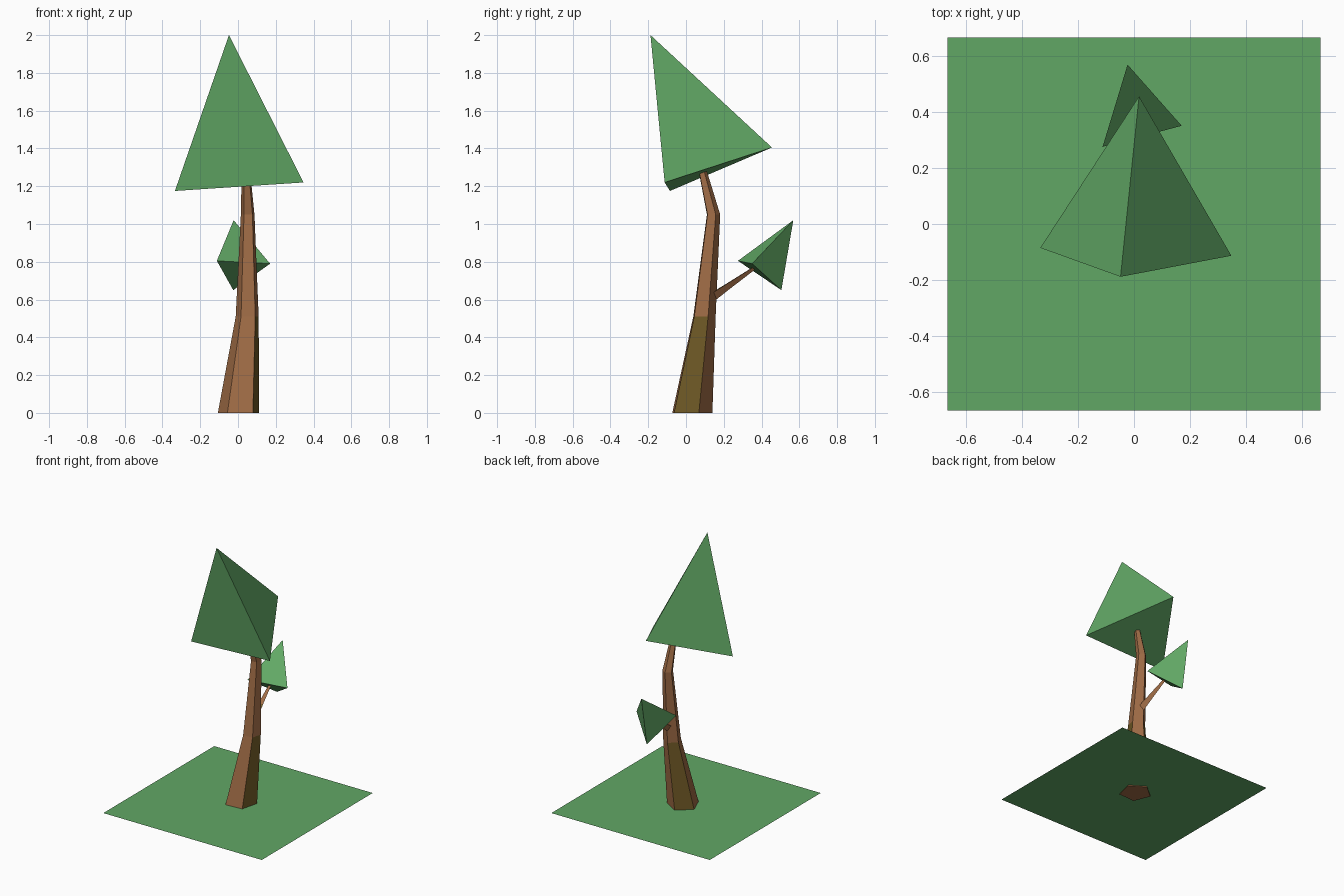
import bpy, bmesh, math
from mathutils import Vector

if "Cube" in bpy.data.objects:
    bpy.data.objects.remove(bpy.data.objects["Cube"])


def material(name, rgb):
    m = bpy.data.materials.new(name)
    m.diffuse_color = (*rgb, 1)
    m.use_nodes = True
    m.node_tree.nodes["Principled BSDF"].inputs["Base Color"].default_value = m.diffuse_color
    return m


leaf = material("leaf green", (0.12, 0.39, 0.13))
bark = material("bark brown", (0.35, 0.15, 0.061))
moss = material("olive bark", (0.162, 0.102, 0.019))


def finish(name, bm, mats):
    bmesh.ops.recalc_face_normals(bm, faces=bm.faces)
    me = bpy.data.meshes.new(name)
    bm.to_mesh(me)
    bm.free()
    for m in mats:
        me.materials.append(m)
    ob = bpy.data.objects.new(name, me)
    bpy.context.collection.objects.link(ob)
    return ob


def tetra(name, pts):
    bm = bmesh.new()
    v = [bm.verts.new(p) for p in pts]
    for skip in range(4):
        bm.faces.new([v[i] for i in range(4) if i != skip])
    return finish(name, bm, [leaf])


def tube(name, rings, sides, start, u, w, olive):
    """Rings are (centre, radius); olive holds (segment, side) pairs."""
    bm = bmesh.new()
    loops = []
    for c, r in rings:
        angles = [math.radians(start) + math.tau * i / sides for i in range(sides)]
        loops.append([bm.verts.new(Vector(c) + r * (math.cos(a) * u + math.sin(a) * w))
                      for a in angles])
    for s in range(len(rings) - 1):
        for i in range(sides):
            j = (i + 1) % sides
            f = bm.faces.new((loops[s][i], loops[s][j], loops[s + 1][j], loops[s + 1][i]))
            f.material_index = int((s, i) in olive)
    bm.faces.new(loops[0])
    bm.faces.new(loops[-1])
    return finish(name, bm, [bark, moss])


# Ground patch: a single flat square
bm = bmesh.new()
bmesh.ops.create_grid(bm, x_segments=1, y_segments=1, size=0.665)
bmesh.ops.translate(bm, verts=bm.verts, vec=(0, 0, 0.006))
finish("ground_patch", bm, [leaf])

# Bent five-sided trunk with two olive faces low down
tube("trunk",
     [((0.005, 0.025, 0), 0.115), ((0.05, 0.093, 0.51), 0.064),
      ((0.052, 0.143, 1.05), 0.038), ((0.042, 0.086, 1.285), 0.023)],
     5, -50, Vector((1, 0, 0)), Vector((0, 1, 0)), {(0, 0), (0, 2)})

# Thin side branch
a, b = Vector((0.05, 0.125, 0.61)), Vector((0.018, 0.37, 0.775))
d = (b - a).normalized()
u = d.cross(Vector((0, 0, 1))).normalized()
tube("branch", [(a, 0.03), (a.lerp(b, 0.4), 0.021), (b, 0.01)],
     3, -90, u, u.cross(d), {(0, 1)})

# Leaf crowns
tetra("main_crown", [(-0.048, -0.188, 2.0), (-0.334, -0.085, 1.175),
                     (0.347, -0.113, 1.22), (0.018, 0.455, 1.405)])
tetra("small_crown", [(-0.023, 0.568, 1.02), (0.17, 0.35, 0.79),
                      (-0.112, 0.275, 0.805), (-0.025, 0.505, 0.65)])
